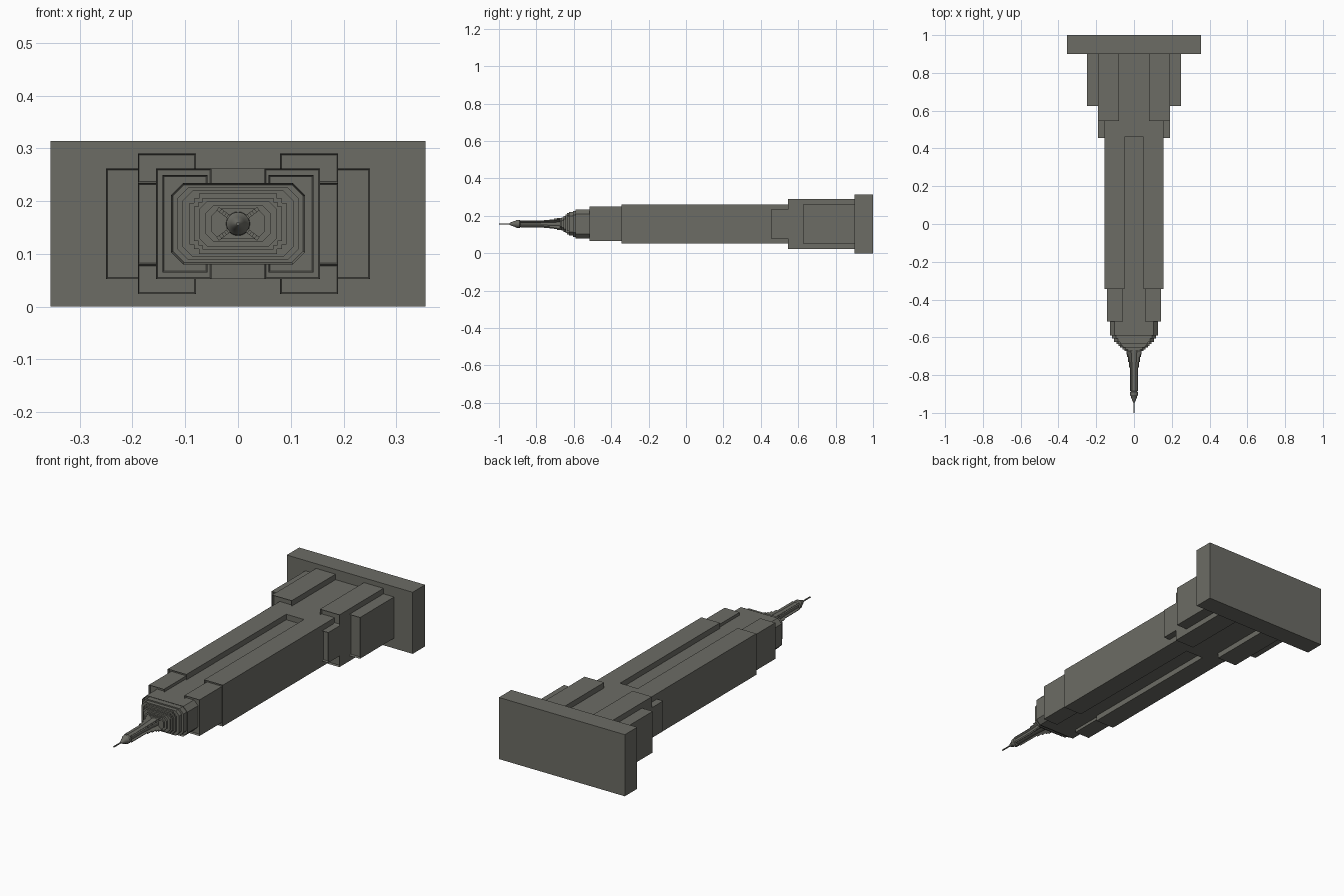
import bpy, bmesh, math
from mathutils import Vector

if "Cube" in bpy.data.objects:
    bpy.data.objects.remove(bpy.data.objects["Cube"])

CZ = 0.157  # height of the tower axis

stone = bpy.data.materials.new("warm grey stone")
stone.use_nodes = True
GREY = (0.15, 0.15, 0.13, 1)
stone.diffuse_color = GREY
stone.node_tree.nodes["Principled BSDF"].inputs["Base Color"].default_value = GREY


def finish(name, bm):
    bmesh.ops.recalc_face_normals(bm, faces=bm.faces)
    mesh = bpy.data.meshes.new(name)
    bm.to_mesh(mesh)
    bm.free()
    mesh.materials.append(stone)
    obj = bpy.data.objects.new(name, mesh)
    bpy.context.collection.objects.link(obj)
    return obj


def prism(name, outline, y0, y1, rim=0.0, depth=0.012):
    """Extrude an x/z outline along y, with an optional parapet round its roof."""
    bm = bmesh.new()
    roof = bm.faces.new([bm.verts.new((x, y0, CZ + z)) for x, z in outline])
    ext = bmesh.ops.extrude_face_region(bm, geom=[roof], use_keep_orig=True)
    for v in ext["geom"]:
        if isinstance(v, bmesh.types.BMVert):
            v.co.y = y1
    bmesh.ops.recalc_face_normals(bm, faces=bm.faces)
    if rim:
        bmesh.ops.inset_region(bm, faces=[roof], thickness=rim)
        bmesh.ops.translate(bm, verts=roof.verts, vec=(0, depth, 0))
    return finish(name, bm)


def box(name, x0, x1, z0, z1, y0, y1, rim=0.0):
    return prism(name, [(x0, z0), (x1, z0), (x1, z1), (x0, z1)], y0, y1, rim)


def cut_corner(hx, hz, c, stepped=False):
    """Rectangle with bevelled or stair-stepped corners."""
    pts = []
    for sx, sz in ((1, 1), (-1, 1), (-1, -1), (1, -1)):
        corner = [(hx, hz - c), (hx - c, hz)]
        if stepped:
            h = c / 2
            corner = [(hx, hz - c), (hx - h, hz - c), (hx - h, hz - h),
                      (hx - c, hz - h), (hx - c, hz)]
        if sx * sz < 0:
            corner.reverse()
        pts += [(sx * x, sz * z) for x, z in corner]
    return pts


# Podium and lower shaft
box("podium", -0.355, 0.355, -CZ, CZ, 0.9, 1.0)
box("lower_shaft", -0.155, 0.155, -0.105, 0.105, 0.46, 0.9)

# Mirrored masses; each roof carries a thin parapet
for s, side in ((1, "left"), (-1, "right")):
    def wing(name, a, b, z0, z1, y0, y1):
        box(f"{side}_{name}", min(s * a, s * b), max(s * a, s * b), z0, z1, y0, y1, 0.004)
    wing("outer_wing", 0.18, 0.25, -0.105, 0.105, 0.625, 0.9)
    wing("middle_wing", 0.08, 0.19, -0.077, 0.077, 0.455, 0.9)
    wing("upper_corner_block", 0.08, 0.19, 0.077, 0.133, 0.545, 0.9)
    wing("lower_corner_block", 0.08, 0.19, -0.133, -0.077, 0.545, 0.9)
    wing("main_shaft", 0.05, 0.155, -0.105, 0.105, -0.345, 0.47)
    wing("shaft_setback", 0.058, 0.143, -0.092, 0.092, -0.515, -0.3)

# Central core and stepped crown
prism("core", cut_corner(0.127, 0.077, 0.023), -0.59, 0.47, 0.004)
tiers = [(0.116, 0.069, 0.022, False, -0.605), (0.106, 0.063, 0.02, False, -0.625),
         (0.092, 0.057, 0.018, True, -0.635), (0.083, 0.049, 0.016, True, -0.645),
         (0.074, 0.043, 0.016, False, -0.655), (0.062, 0.035, 0.016, False, -0.665),
         (0.05, 0.029, 0.014, False, -0.673)]
for i, (hx, hz, c, stepped, y) in enumerate(tiers):
    prism(f"crown_tier_{i + 1}", cut_corner(hx, hz, c, stepped), y, -0.57)

# Round mast, lantern and needle as one turned profile
profile = [(0.024, -0.66), (0.02, -0.7), (0.016, -0.78), (0.016, -0.885),
           (0.022, -0.89), (0.022, -0.905), (0.017, -0.912), (0.013, -0.925),
           (0.005, -0.943), (0.0035, -0.945), (0.0035, -1.0)]
N = 24
bm = bmesh.new()
rings = [[bm.verts.new((r * math.cos(a), y, CZ + r * math.sin(a)))
          for a in (math.tau * k / N for k in range(N))] for r, y in profile]
for lo, hi in zip(rings, rings[1:]):
    for k in range(N):
        bm.faces.new((lo[k], lo[(k + 1) % N], hi[(k + 1) % N], hi[k]))
bm.faces.new(rings[0])
bm.faces.new(rings[-1])
mast = finish("mast", bm)
bpy.context.view_layer.objects.active = mast
mast.select_set(True)
bpy.ops.object.shade_smooth_by_angle(angle=math.radians(30))
mast.select_set(False)

# Four diagonal buttress fins, stepping in towards the mast
fin_steps = [(0.048, -0.69), (0.042, -0.705), (0.036, -0.73), (0.03, -0.76), (0.025, -0.885)]
for n, (sx, sz) in enumerate(((1, 1), (-1, 1), (-1, -1), (1, -1))):
    out = Vector((sx * 0.8, 0, sz * 0.6))
    across = Vector((-out.z, 0, out.x)) * 0.004
    edge = [(0, -0.65), (fin_steps[0][0], -0.65)]
    for i, (r, y) in enumerate(fin_steps):
        edge.append((r, y))
        edge.append((fin_steps[i + 1][0] if i + 1 < len(fin_steps) else 0, y))
    bm = bmesh.new()
    face = bm.faces.new([bm.verts.new(out * r + Vector((0, y, CZ)) - across) for r, y in edge])
    ext = bmesh.ops.extrude_face_region(bm, geom=[face], use_keep_orig=True)
    moved = [v for v in ext["geom"] if isinstance(v, bmesh.types.BMVert)]
    bmesh.ops.translate(bm, verts=moved, vec=across * 2)
    finish(f"mast_fin_{n + 1}", bm)
